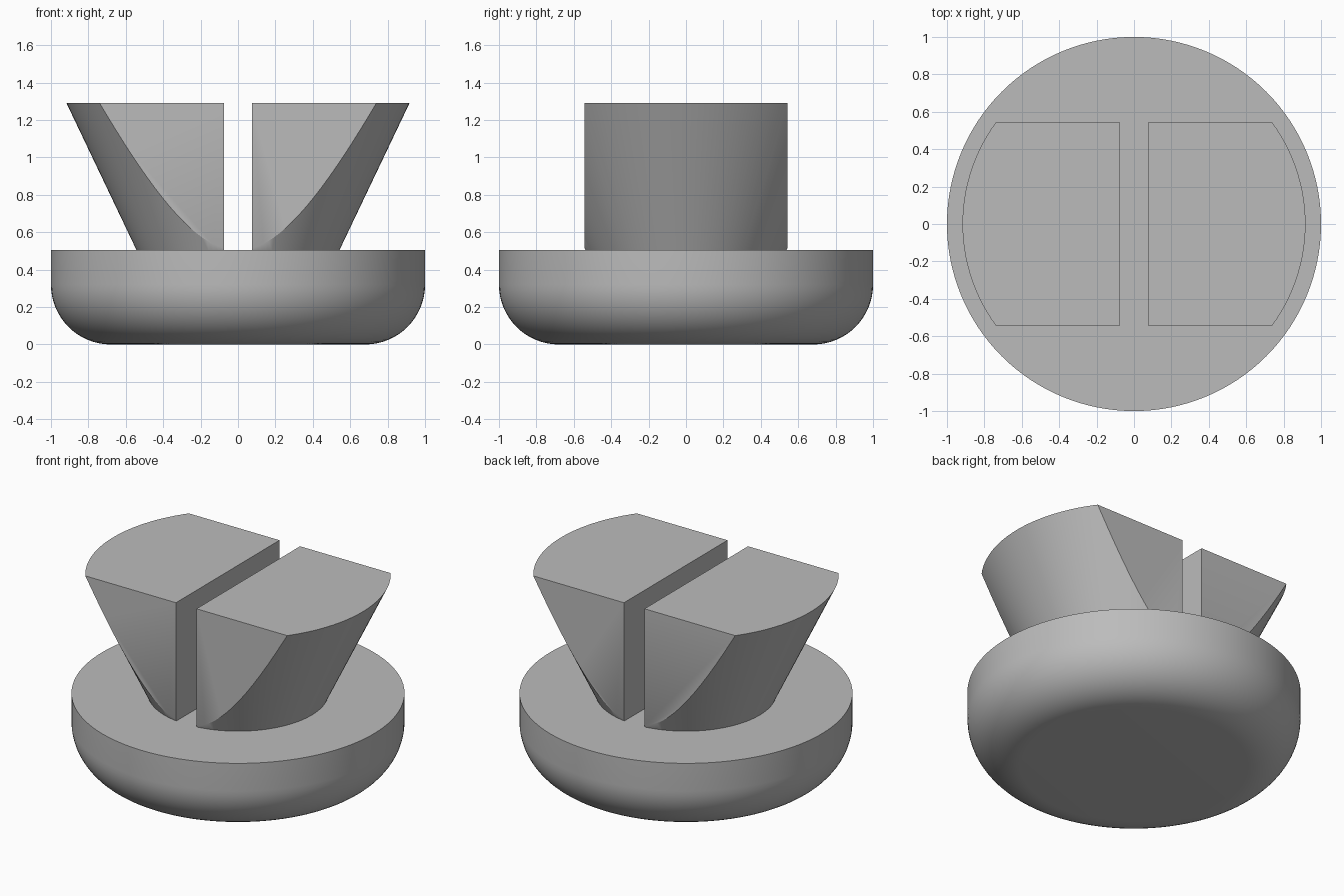
import bpy
import bmesh
import math
from mathutils import Vector, Matrix

cube = bpy.data.objects.get("Cube")
if cube:
    bpy.data.objects.remove(cube, do_unlink=True)

grey = bpy.data.materials.new("plain_grey")
grey.use_nodes = True
grey.diffuse_color = (0.5, 0.5, 0.5, 1)
grey.node_tree.nodes["Principled BSDF"].inputs["Base Color"].default_value = (0.5, 0.5, 0.5, 1)

SEGMENTS = 128
DECK = 0.505      # top of the base disc
TOP = 1.29        # top of the prongs
FILLET = 0.32     # rounding of the base
HALF_DEPTH = 0.542
HALF_GAP = 0.075


def finish(bm, name):
    """Turn the bmesh into a smooth shaded object with flat caps and sharp edges."""
    bmesh.ops.recalc_face_normals(bm, faces=bm.faces)
    for f in bm.faces:
        f.smooth = len(f.verts) <= 4
    mesh = bpy.data.meshes.new(name)
    bm.to_mesh(mesh)
    bm.free()
    mesh.set_sharp_from_angle(angle=math.radians(30))
    mesh.materials.append(grey)
    obj = bpy.data.objects.new(name, mesh)
    bpy.context.collection.objects.link(obj)
    return obj


def make_base():
    """Disc with a rounded lower edge, built from stacked rings."""
    bm = bmesh.new()
    steps = 16
    profile = []
    for i in range(steps + 1):
        a = math.pi / 2 * i / steps
        profile.append((1 - FILLET + FILLET * math.sin(a), FILLET - FILLET * math.cos(a)))
    profile.append((1, DECK))
    rings = []
    for r, z in profile:
        angles = [math.tau * k / SEGMENTS for k in range(SEGMENTS)]
        rings.append([bm.verts.new((r * math.cos(a), r * math.sin(a), z)) for a in angles])
    for low, high in zip(rings, rings[1:]):
        for k in range(SEGMENTS):
            n = (k + 1) % SEGMENTS
            bm.faces.new((low[k], low[n], high[n], high[k]))
    bm.faces.new(rings[0])
    bm.faces.new(rings[-1])
    return finish(bm, "rounded_base")


def make_prong(side, name):
    """Half of a flared cone, trimmed flat at the front, the back and the slot."""
    bm = bmesh.new()
    foot = DECK - 0.01
    bmesh.ops.create_cone(
        bm, cap_ends=True, segments=SEGMENTS, radius1=0.538, radius2=0.917,
        depth=TOP - foot, matrix=Matrix.Translation((0, 0, (TOP + foot) / 2)))
    cuts = [
        (Vector((side * HALF_GAP, 0, 0)), Vector((-side, 0, 0))),
        (Vector((0, HALF_DEPTH, 0)), Vector((0, 1, 0))),
        (Vector((0, -HALF_DEPTH, 0)), Vector((0, -1, 0))),
    ]
    for point, normal in cuts:
        geom = bm.verts[:] + bm.edges[:] + bm.faces[:]
        bmesh.ops.bisect_plane(bm, geom=geom, plane_co=point, plane_no=normal, clear_outer=True)
        rim = [e for e in bm.edges if e.is_boundary]
        bmesh.ops.holes_fill(bm, edges=rim, sides=0)
    return finish(bm, name)


make_base()
make_prong(1, "left_prong")
make_prong(-1, "right_prong")
